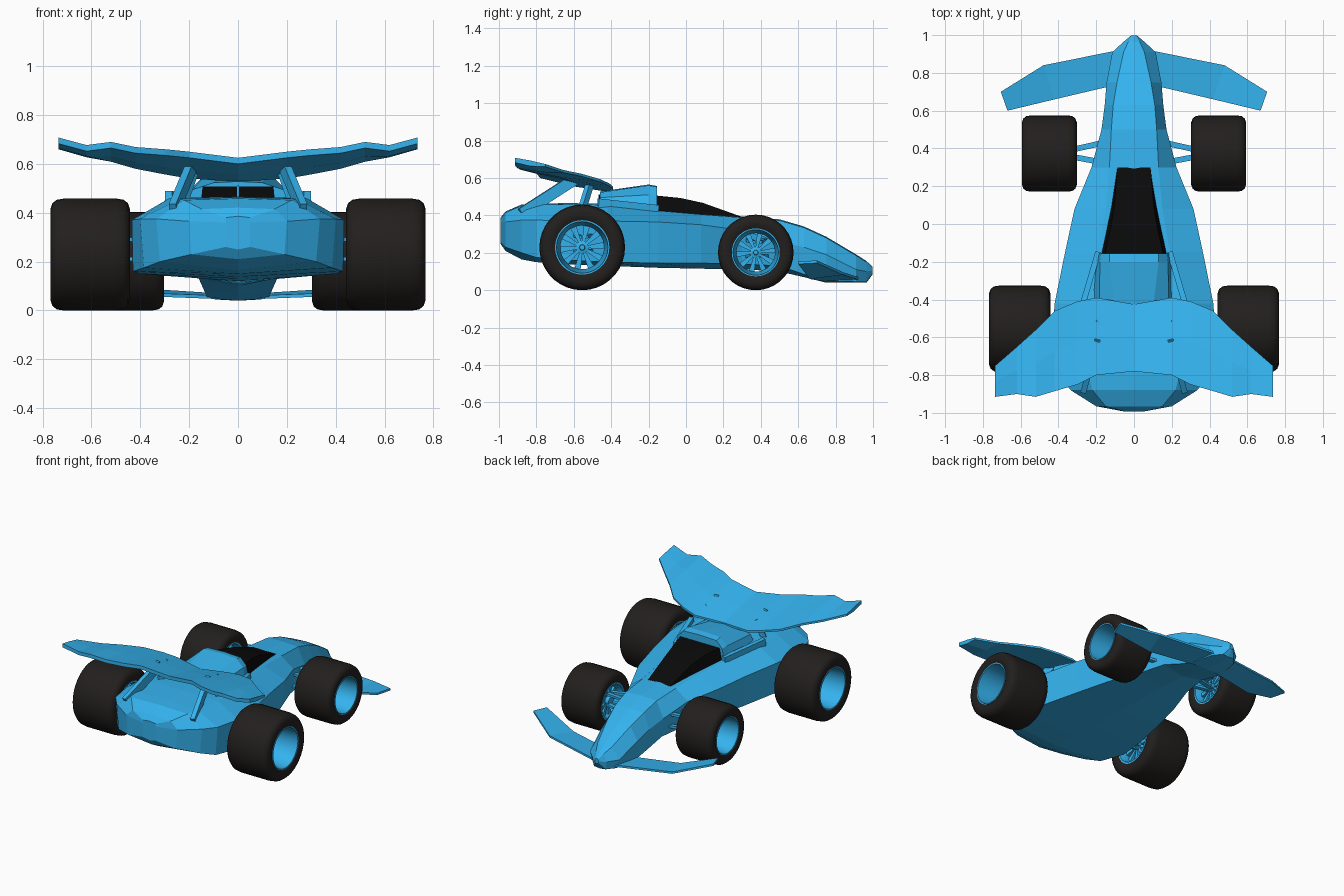
import bpy, bmesh, math
from mathutils import Vector

if "Cube" in bpy.data.objects:
    bpy.data.objects.remove(bpy.data.objects["Cube"])


def material(name, rgb):
    m = bpy.data.materials.new(name)
    m.diffuse_color = (*rgb, 1)
    m.use_nodes = True
    m.node_tree.nodes["Principled BSDF"].inputs["Base Color"].default_value = m.diffuse_color
    return m


BLUE = material("blue_paint", (0.035, 0.45, 0.86))
RUBBER = material("rubber", (0.016, 0.014, 0.013))
DARK = material("dark_glass", (0.003, 0.003, 0.003))


def build(name, pieces, mat, mirror=False, smooth=False):
    """Skin lists of closed rings; each piece is (rings, wrap)."""
    bm = bmesh.new()
    for rings, wrap in pieces:
        vs = [[bm.verts.new(p) for p in ring] for ring in rings]
        n = len(vs[0])
        for i in range(len(vs) if wrap else len(vs) - 1):
            a, b = vs[i], vs[(i + 1) % len(vs)]
            for j in range(n):
                k = (j + 1) % n
                bm.faces.new((a[j], a[k], b[k], b[j]))
        if not wrap:
            bm.faces.new(vs[0])
            bm.faces.new(vs[-1])
    bmesh.ops.recalc_face_normals(bm, faces=bm.faces)
    me = bpy.data.meshes.new(name)
    bm.to_mesh(me)
    bm.free()
    me.materials.append(mat)
    ob = bpy.data.objects.new(name, me)
    bpy.context.collection.objects.link(ob)
    if smooth:
        bpy.context.view_layer.objects.active = ob
        ob.select_set(True)
        bpy.ops.object.shade_smooth_by_angle(angle=math.radians(35))
        ob.select_set(False)
    if mirror:
        ob.modifiers.new("mirror", "MIRROR").use_mirror_merge = False
    return ob


def section(y, half, bottom=None, top=None):
    """Symmetric ring at y from half-profile (x, z) listed bottom to top."""
    ring = [(x, y, z) for x, z in half]
    left = [(-x, y, z) for x, z in reversed(half)]
    mid_top = [(0, y, top)] if top is not None else []
    mid_low = [(0, y, bottom)] if bottom is not None else []
    return ring + mid_top + left + mid_low


def bar(p, q, w, h):
    """Rectangular bar from p to q, w along x/y plane and h thick."""
    p, q = Vector(p), Vector(q)
    d = (q - p).normalized()
    side = d.cross(Vector((0, 0, 1))).normalized()
    up = side.cross(d)
    return ([[c + side * a * w / 2 + up * b * h / 2
              for a, b in ((-1, -1), (1, -1), (1, 1), (-1, 1))] for c in (p, q)], False)


# Main body: y, low width, side width, top width, keel z, low z, side z, top z
stations = [
    (0.998, .012, .015, .01, .085, .09, .105, .118),
    (0.965, .045, .055, .03, .04, .045, .10, .15),
    (0.91, .09, .115, .055, .04, .045, .11, .185),
    (0.75, .125, .145, .09, .04, .05, .19, .28),
    (0.63, .14, .155, .11, .07, .085, .23, .335),
    (0.50, .16, .172, .12, .10, .13, .26, .373),
    (0.30, .20, .225, .13, .112, .14, .32, .388),
    (0.08, .28, .315, .15, .115, .145, .35, .405),
    (-.15, .34, .365, .19, .12, .145, .365, .425),
    (-.42, .40, .42, .27, .13, .15, .37, .455),
    (-.62, .43, .435, .28, .138, .16, .37, .46),
    (-.80, .385, .40, .24, .15, .175, .375, .457),
    (-.88, .32, .335, .22, .165, .20, .375, .452),
    (-.965, .19, .20, .15, .21, .23, .365, .415),
    (-.993, .05, .05, .05, .25, .26, .36, .38)]
build("body", [([section(y, [(a, zl), (b, zs), (c, zt)], zk, zt + .006)
                 for y, a, b, c, zk, zl, zs, zt in stations], False)], BLUE)

# Cockpit glass
build("cockpit", [([section(y, [(wb, zb), (wt, zt)]) for y, wb, zb, wt, zt in (
    (.30, .09, .36, .087, .392), (.09, .125, .38, .105, .467),
    (-.03, .15, .39, .125, .493), (-.16, .178, .40, .155, .506))], False)], DARK)

# Engine cover with rear vent
build("engine_cover", [([section(y, [(a, .40), (b, zb), (c, zc)], None, zc + .005)
                         for y, a, b, zb, c, zc in (
    (-.155, .195, .175, .505, .13, .552), (-.20, .205, .18, .51, .13, .56),
    (-.46, .235, .185, .495, .10, .523))], False)], BLUE)
build("rear_vent", [([section(y, [(.15, .458), (.145, .508)]) for y in (-.45, -.464)],
                     False)], DARK)
build("vent_divider", [bar((0, -.464, .455), (0, -.463, .511), .01, .008)], BLUE)

# Side shoulder fins running back beside the engine cover
build("shoulder_fin", [bar((.19, -.15, .43), (.285, -.47, .465), .03, .05)], BLUE, True)

# Rear wing: x, leading y, leading z, trailing y, trailing z
wing = [(0, -.425, .535, -.78, .62), (.2, -.39, .548, -.80, .645), (.3, -.41, .565, -.85, .655),
        (.42, -.46, .588, -.885, .664), (.52, -.56, .617, -.915, .685),
        (.62, -.65, .635, -.90, .672), (.735, -.75, .668, -.915, .703)]
wing = [(-x, *r) for x, *r in reversed(wing[1:])] + wing
build("rear_wing", [([[(x, a, za - .008), (x, a, za + .006), (x, (a + b) / 2, (za + zb) / 2 + .008),
                       (x, b, zb + .005), (x, b, zb - .02), (x, (a + b) / 2, (za + zb) / 2 - .022)]
                      for x, a, za, b, zb in wing], False)], BLUE)

# Wing struts
build("wing_strut", [bar((.265, -.88, .41), (.19, -.60, .59), .03, .06),
                     bar((.235, -.56, .42), (.18, -.51, .58), .03, .035)], BLUE, True)

# Front wing: x, leading y, leading z, trailing y, trailing z
build("front_wing", [([[(x, a, za), (x, a, za + .014), (xb, b, zb + .014), (xb, b, zb)]
                       for x, a, za, xb, b, zb in (
    (.06, .925, .055, .08, .74, .047), (.48, .84, .082, .42, .66, .06),
    (.705, .70, .145, .67, .60, .14))], False)], BLUE, True)


def revolve(profile, cx, cy, R, n):
    """Ring list for a wheel profile of (radius, x offset) about the axle."""
    return ([[(cx + o, cy + r * math.cos(t), R + r * math.sin(t)) for r, o in profile]
             for t in (2 * math.pi * i / n for i in range(n))], True)


# Wheels with deep dish rims, spokes and suspension arms
for side, cx, cy, R, w, inner in (("rear", .605, -.555, .229, .325, .36),
                                  ("front", .448, .373, .202, .29, .15)):
    half = [(.61, .46), (.70, .49), (.82, .5), (.92, .475), (.98, .42), (1, .33)]
    prof = [(r * R, o * w) for r, o in half] + [(r * R, -o * w) for r, o in reversed(half)]
    build(side + "_tyre", [revolve(prof, cx, cy, R, 36)], RUBBER, True, True)
    rim = [(.635, .48), (.60, .48), (.57, .2), (.51, -.22), (.51, -.33), (.58, -.47), (.635, -.47)]
    build(side + "_rim", [revolve([(r * R, o * w) for r, o in rim], cx, cy, R, 36)],
          BLUE, True, True)
    spokes = []
    for i in range(10):
        t = 2 * math.pi * i / 10 + .1
        c, s = math.cos(t), math.sin(t)
        spokes.append(([[(cx + o * w, cy + R * (r * c - k * s), R + R * (r * s + k * c))
                         for o, k in ((-.24, -h), (-.24, h), (-.33, h), (-.33, -h))]
                        for r, h in ((.1, .03), (.53, .075))], False))
    build(side + "_spokes", spokes, BLUE, True)
    hub = [[(cx + o * w, cy + r * R * math.cos(t), R + r * R * math.sin(t))
            for t in (math.pi * i / 6 for i in range(12))]
           for r, o in ((.15, -.42), (.15, -.24), (.07, -.22), (.06, -.17))]
    build(side + "_hub", [(hub, False)], BLUE, True)
    end = cx - .38 * w
    arms = [bar((inner, cy + dy, R + dz), (end, cy + dy * .3, R + dz * .8), .03, .016)
            for dy in (-.05, .06) for dz in (.07, -.02)]
    build(side + "_suspension", arms, BLUE, True)
